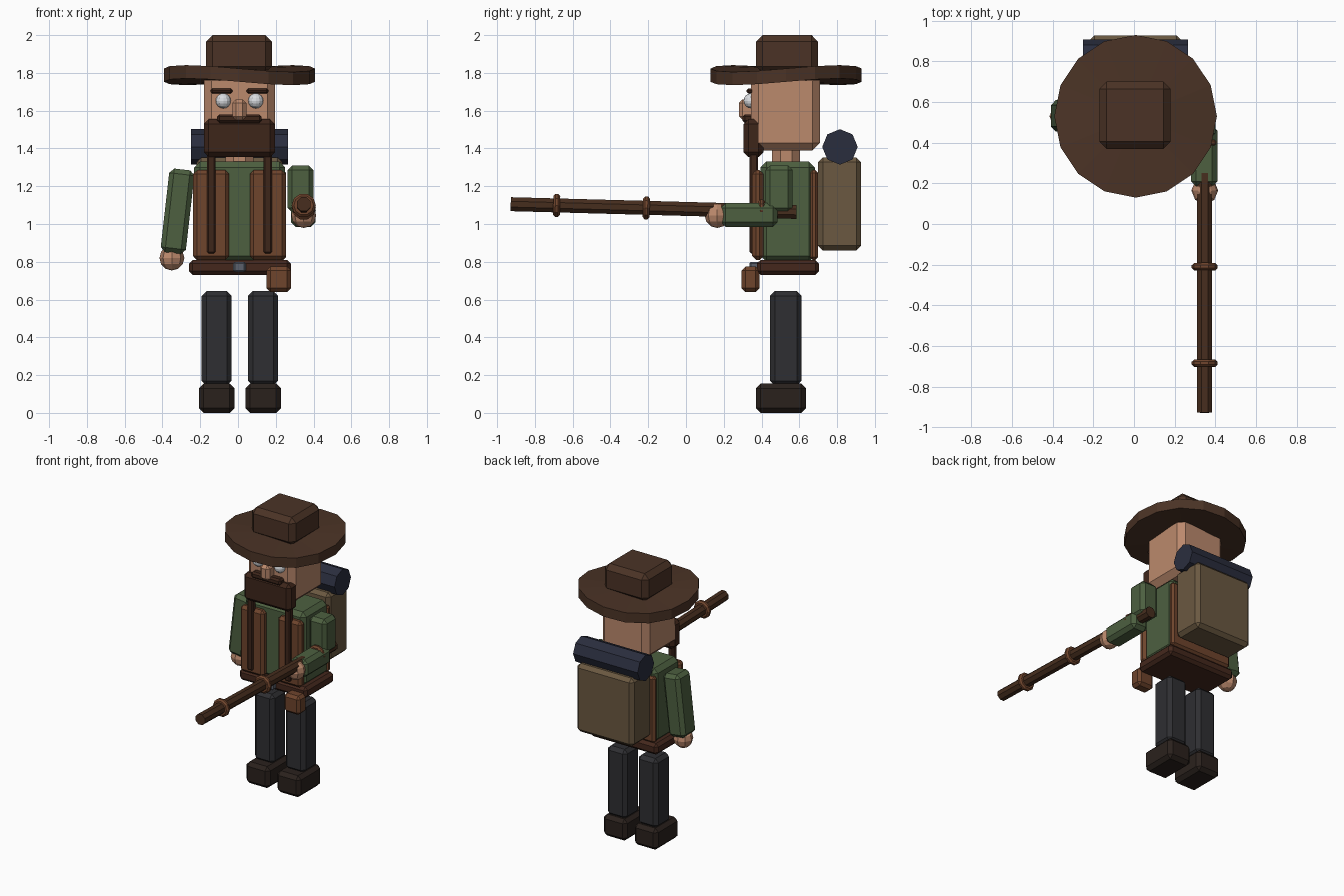
import bpy, bmesh, math
from mathutils import Vector, Matrix

if "Cube" in bpy.data.objects:
    bpy.data.objects.remove(bpy.data.objects["Cube"])

def material(name, r, g, b):
    m = bpy.data.materials.new(name)
    m.diffuse_color = (*[(c / 255) ** 2.2 for c in (r, g, b)], 1)
    m.use_nodes = True
    m.node_tree.nodes["Principled BSDF"].inputs["Base Color"].default_value = m.diffuse_color
    return m

HAT = material("dark_brown_felt", 76, 54, 42)
HAIR = material("dark_hair", 64, 42, 32)
SKIN = material("skin", 186, 136, 108)
GREEN = material("green_shirt", 78, 96, 66)
LEATHER = material("leather", 110, 70, 48)
BELT = material("dark_leather", 70, 44, 34)
TROUSER = material("charcoal", 50, 50, 53)
BOOT = material("boot_brown", 46, 38, 34)
KHAKI = material("khaki", 106, 89, 67)
NAVY = material("navy", 46, 49, 64)
WOOD = material("dark_wood", 72, 49, 35)
WHITE = material("eye_white", 215, 218, 222)
STEEL = material("steel", 92, 97, 108)

def finish(name, bm, mat):
    bmesh.ops.recalc_face_normals(bm, faces=bm.faces)
    me = bpy.data.meshes.new(name)
    bm.to_mesh(me)
    bm.free()
    me.materials.append(mat)
    ob = bpy.data.objects.new(name, me)
    bpy.context.collection.objects.link(ob)
    return ob

def box(name, mat, x, y, z, bevel=0.025, tilt=0):
    """Chamfered box given by its (min, max) ranges, tilted about y."""
    lo, hi = Vector((x[0], y[0], z[0])), Vector((x[1], y[1], z[1]))
    bm = bmesh.new()
    bmesh.ops.create_cube(bm, size=1)
    bmesh.ops.scale(bm, vec=hi - lo, verts=bm.verts)
    if bevel:
        bmesh.ops.bevel(bm, geom=bm.edges[:], offset=bevel, segments=1, affect='EDGES')
    bmesh.ops.transform(bm, matrix=Matrix.Translation((lo + hi) / 2) @ Matrix.Rotation(tilt, 4, 'Y'),
                        verts=bm.verts)
    return finish(name, bm, mat)

def ball(name, mat, centre, r, u=8, v=6):
    bm = bmesh.new()
    bmesh.ops.create_uvsphere(bm, u_segments=u, v_segments=v, radius=r)
    bmesh.ops.translate(bm, vec=centre, verts=bm.verts)
    return finish(name, bm, mat)

def rod(name, mat, a, b, r, sides=8, spin=0):
    """Prism from point a to point b."""
    a, b = Vector(a), Vector(b)
    bm = bmesh.new()
    bmesh.ops.create_cone(bm, cap_ends=True, segments=sides, radius1=r, radius2=r, depth=(b - a).length)
    rot = (b - a).to_track_quat('Z', 'Y').to_matrix().to_4x4()
    bmesh.ops.transform(bm, matrix=Matrix.Translation((a + b) / 2) @ rot @ Matrix.Rotation(spin, 4, 'Z'),
                        verts=bm.verts)
    return finish(name, bm, mat)

# Hat: squared crown on a wavy 16-sided brim
box("hat_crown", HAT, (-0.17, 0.18), (0.37, 0.70), (1.80, 2.0), 0.035)
bm = bmesh.new()
bmesh.ops.create_cone(bm, cap_ends=True, cap_tris=True, segments=16, radius1=0.4, radius2=0.4, depth=0.07)
for v in bm.verts:
    if v.co.xy.length > 0.1:
        v.co.z += 0.018 * math.sin(2 * math.atan2(v.co.y, v.co.x))
bmesh.ops.translate(bm, vec=(0.008, 0.53, 1.788), verts=bm.verts)
finish("hat_brim", bm, HAT)

# Head and face
box("head", SKIN, (-0.18, 0.195), (0.345, 0.71), (1.39, 1.80), 0.04)
rod("neck", SKIN, (0.008, 0.53, 1.30), (0.008, 0.53, 1.41), 0.08, 8, math.pi / 8)
box("nose", SKIN, (-0.03, 0.045), (0.28, 0.37), (1.55, 1.66), 0.02)
box("beard", HAIR, (-0.18, 0.195), (0.305, 0.41), (1.355, 1.555), 0.025)
box("moustache", HAIR, (-0.11, 0.125), (0.30, 0.36), (1.535, 1.58), 0.012)
for s, side in ((-1, "right"), (1, "left")):
    cx = 0.008 + s * 0.086
    ball(f"{side}_eye", WHITE, (cx, 0.345, 1.652), 0.04, 12, 8)
    cx = 0.008 + s * 0.095
    box(f"{side}_eyebrow", HAIR, (cx - 0.058, cx + 0.058), (0.32, 0.36), (1.69, 1.718), 0.01)

# Torso, vest and beard braids
box("torso", GREEN, (-0.232, 0.25), (0.395, 0.682), (0.80, 1.33), 0.03)
box("vest_back", LEATHER, (-0.235, 0.255), (0.655, 0.70), (0.81, 1.285), 0.015)
for s, side in ((-1, "right"), (1, "left")):
    cx = 0.008 + s * 0.15
    box(f"{side}_vest_panel", LEATHER, (cx - 0.095, cx + 0.095), (0.35, 0.41), (0.81, 1.285), 0.02)
    box(f"{side}_braid", HAIR, (cx - 0.022, cx + 0.022), (0.335, 0.38), (0.845, 1.40), 0.008)

# Belt, buckle and pouch
box("belt", BELT, (-0.26, 0.28), (0.375, 0.705), (0.73, 0.81), 0.02)
box("buckle", STEEL, (-0.027, 0.042), (0.335, 0.39), (0.745, 0.80), 0.01)
box("pouch", LEATHER, (0.152, 0.28), (0.295, 0.388), (0.64, 0.775), 0.02)

# Legs and boots
for s, side in ((-1, "right"), (1, "left")):
    cx = 0.01 + s * 0.123
    box(f"{side}_leg", TROUSER, (cx - 0.079, cx + 0.079), (0.445, 0.612), (0.145, 0.645), 0.025)
    box(f"{side}_boot", BOOT, (cx - 0.094, cx + 0.094), (0.37, 0.635), (0, 0.155), 0.025)

# Hanging arm
box("right_arm", GREEN, (-0.387, -0.253), (0.455, 0.61), (0.845, 1.29), 0.025, math.radians(6.5))
ball("right_hand", SKIN, (-0.35, 0.53, 0.82), 0.066)

# Raised arm
box("left_upper_arm", GREEN, (0.262, 0.40), (0.42, 0.565), (1.06, 1.31), 0.025)
box("left_forearm", GREEN, (0.28, 0.41), (0.185, 0.485), (0.985, 1.11), 0.025)
ball("left_hand", SKIN, (0.348, 0.165, 1.045), 0.066)

# Long gun barrel with raised bands
back, front = Vector((0.348, 0.585, 1.064)), Vector((0.348, -0.928, 1.105))
rod("barrel", WOOD, back, front, 0.04, 8, math.pi / 8)
axis = (front - back).normalized()
for i, y in enumerate((-0.685, -0.21, 0.40)):
    p = back.lerp(front, (back.y - y) / (back.y - front.y))
    bm = bmesh.new()
    rings = []
    for r, o in ((0.036, 0.018), (0.052, 0.018), (0.064, 0.007), (0.064, -0.007), (0.052, -0.018), (0.036, -0.018)):
        rings.append([bm.verts.new((r * math.cos(k * math.pi / 5), r * math.sin(k * math.pi / 5), o))
                      for k in range(10)])
    for j, ring in enumerate(rings):
        nxt = rings[(j + 1) % len(rings)]
        for k in range(10):
            bm.faces.new((ring[k], ring[(k + 1) % 10], nxt[(k + 1) % 10], nxt[k]))
    bmesh.ops.transform(bm, matrix=Matrix.Translation(p) @ axis.to_track_quat('Z', 'Y').to_matrix().to_4x4(),
                        verts=bm.verts)
    finish(f"barrel_band_{i + 1}", bm, LEATHER)

# Backpack and bedroll
box("backpack", KHAKI, (-0.22, 0.235), (0.70, 0.927), (0.86, 1.352), 0.025)
rod("bedroll", NAVY, (-0.25, 0.815, 1.408), (0.265, 0.815, 1.408), 0.094)
